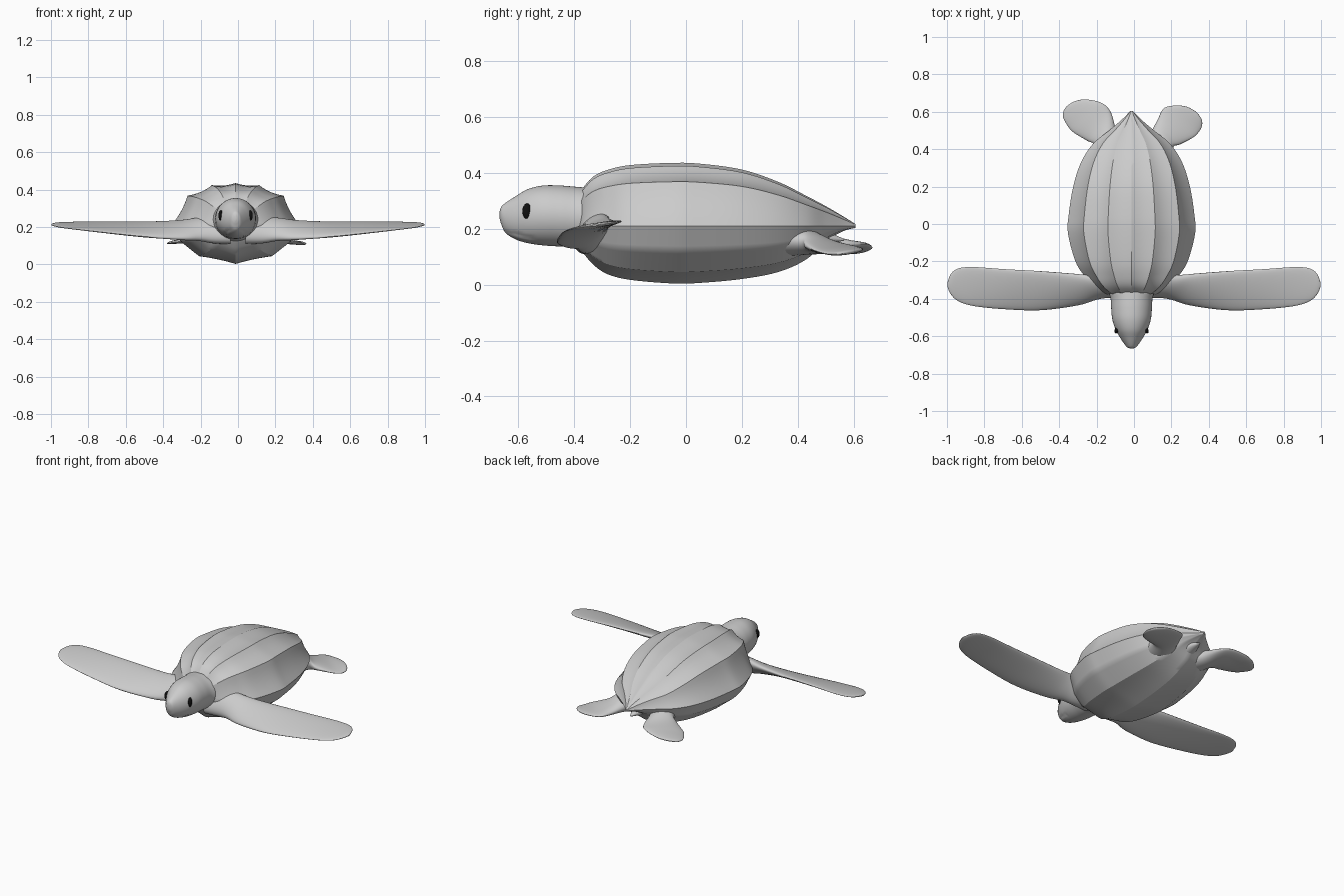
import bpy, bmesh, math
from mathutils import Vector

if "Cube" in bpy.data.objects:
    bpy.data.objects.remove(bpy.data.objects["Cube"])

CX = -0.013  # body midline


def resample(rows, n):
    """Catmull-Rom through rows of numbers."""
    out = []
    for i in range(len(rows) - 1):
        p0, p1 = rows[max(i - 1, 0)], rows[i]
        p2, p3 = rows[i + 1], rows[min(i + 2, len(rows) - 1)]
        for k in range(n):
            t = k / n
            out.append([0.5 * (2 * b + (c - a) * t + (2 * a - 5 * b + 4 * c - d) * t ** 2
                               + (3 * b - a - 3 * c + d) * t ** 3)
                        for a, b, c, d in zip(p0, p1, p2, p3)])
    out.append(list(rows[-1]))
    return out


def loft(name, rings, angle=40):
    bm = bmesh.new()
    vs = [[bm.verts.new(p) for p in r] for r in rings]
    n = len(vs[0])
    for a, b in zip(vs, vs[1:]):
        for i in range(n):
            j = (i + 1) % n
            bm.faces.new((a[i], a[j], b[j], b[i]))
    bm.faces.new(vs[0])
    bm.faces.new(vs[-1])
    bmesh.ops.recalc_face_normals(bm, faces=bm.faces)
    me = bpy.data.meshes.new(name)
    bm.to_mesh(me)
    bm.free()
    ob = bpy.data.objects.new(name, me)
    bpy.context.collection.objects.link(ob)
    smooth(ob, angle)
    return ob


def smooth(ob, angle):
    bpy.ops.object.select_all(action='DESELECT')
    ob.select_set(True)
    bpy.context.view_layer.objects.active = ob
    bpy.ops.object.shade_smooth_by_angle(angle=math.radians(angle))


def fin(name, rows, side):
    """Flat limb: rows of (edge A xyz, edge B xyz, thickness)."""
    rings = []
    for r in resample(rows, 6):
        a, b, th = Vector(r[0:3]), Vector(r[3:6]), r[6]
        mid, half = (a + b) / 2, (a - b) / 2
        ring = []
        for k in range(28):
            u = 2 * math.pi * k / 28
            p = mid + half * math.cos(u) + Vector((0, 0, th / 2 * math.sin(u)))
            ring.append((p.x * side, p.y, p.z))
        rings.append(ring)
    return loft(name, rings, 60)


# Shell: ridged section (fraction of width, fraction of height) swept along y
ridges = [(0, 1), (.37, .95), (.75, .70), (1, 0), (.86, -.42), (.57, -.80), (0, -1)]
sags = [.035, .04, .03, .0, .0, .02]
half = []
for (x0, z0), (x1, z1), s in zip(ridges, ridges[1:], sags):
    for k in range(6):
        t = k / 6
        f = 1 - s * 4 * t * (1 - t)
        half.append(((x0 + (x1 - x0) * t) * f, (z0 + (z1 - z0) * t) * f))
half.append((0, -1))
section = half + [(-x, z) for x, z in half[-2:0:-1]]

# y, half width, top z, bottom z
shell_rows = [(-.385, .10, .32, .14), (-.365, .155, .35, .11), (-.33, .205, .387, .07),
              (-.28, .25, .41, .037), (-.2, .30, .427, .017), (-.05, .34, .435, .004),
              (.05, .336, .432, .006), (.2, .312, .411, .02), (.33, .27, .367, .045),
              (.43, .205, .317, .09), (.5, .12, .28, .155), (.56, .05, .245, .19),
              (.605, .006, .217, .203)]
rings = []
for y, w, zt, zb in resample(shell_rows, 5):
    zs = .21
    rings.append([(CX + w * x, y, zs + (zt - zs) * z if z > 0 else zs + (zs - zb) * z)
                  for x, z in section])
loft("shell", rings, 28)

# Head and neck: y, half width, bottom z, top z
head_rows = [(-.666, .006, .235, .262), (-.66, .022, .215, .278), (-.645, .036, .185, .292),
             (-.61, .06, .162, .315), (-.565, .085, .148, .341), (-.51, .103, .140, .354),
             (-.45, .109, .136, .354), (-.40, .112, .133, .350), (-.35, .125, .12, .345),
             (-.26, .13, .11, .33)]
rings = []
for y, w, zb, zt in resample(head_rows, 6):
    mz, h = (zb + zt) / 2, (zt - zb) / 2
    ring = []
    for k in range(56):
        u = 2 * math.pi * k / 56
        x, z = w * math.cos(u), mz + h * math.sin(u)
        # mouth groove
        if -.66 < y < -.54 and abs(z - (.19 - .25 * (y + .65))) < .005:
            x *= .93
        ring.append((CX + x, y, z))
    rings.append(ring)
loft("head_and_neck", rings, 50)

# Eyes
black = bpy.data.materials.new("eye_black")
black.diffuse_color = (.005, .005, .005, 1)
black.use_nodes = True
black.node_tree.nodes["Principled BSDF"].inputs["Base Color"].default_value = black.diffuse_color
for s, n in ((1, "left"), (-1, "right")):
    bpy.ops.mesh.primitive_uv_sphere_add(segments=20, ring_count=12, radius=1,
                                         location=(CX + s * .078, -.567, .262))
    eye = bpy.context.object
    eye.name = "eye_" + n
    eye.scale = (.012, .019, .028)
    eye.rotation_euler = (0, 0, s * math.radians(28))
    eye.data.materials.append(black)
    smooth(eye, 60)

# Front flippers: leading edge low, trailing edge high
front_rows = [(.04, -.40, .15, .04, -.25, .21, .13), (.13, -.395, .15, .15, -.265, .22, .125),
              (.20, -.405, .148, .24, -.272, .225, .095), (.30, -.435, .142, .33, -.265, .225, .065),
              (.50, -.461, .150, .50, -.252, .225, .04), (.70, -.455, .170, .70, -.241, .226, .03),
              (.86, -.438, .188, .86, -.230, .226, .022), (.94, -.412, .198, .94, -.238, .224, .018),
              (.98, -.375, .206, .98, -.268, .220, .014), (.998, -.335, .211, .998, -.315, .214, .006)]

# Rear flippers: inner edge, outer edge (the two sides pose slightly differently)
rear_pos = [(.03, .40, .15, .20, .32, .16, .11), (.08, .47, .15, .21, .41, .155, .09),
            (.125, .555, .135, .245, .425, .14, .055), (.165, .622, .130, .32, .465, .12, .03),
            (.26, .632, .125, .355, .505, .11, .022), (.32, .608, .12, .365, .535, .11, .016),
            (.35, .58, .115, .362, .56, .112, .006)]
rear_neg = [(.03, .40, .15, .20, .32, .16, .11), (.09, .49, .15, .21, .42, .155, .09),
            (.125, .60, .145, .25, .445, .135, .05), (.175, .648, .145, .33, .495, .12, .03),
            (.26, .666, .133, .37, .55, .115, .022), (.32, .655, .125, .38, .58, .113, .016),
            (.36, .63, .118, .376, .607, .114, .006)]
for s, n, rear in ((1, "left", rear_pos), (-1, "right", rear_neg)):
    fin("front_flipper_" + n, front_rows, s)
    fin("rear_flipper_" + n, rear, s)

# Tail
rings = []
for y, r, z in resample([(.36, .075, .15), (.44, .055, .16), (.51, .03, .165), (.565, .004, .16)], 5):
    rings.append([(CX + r * math.cos(k * math.pi / 8), y, z + .7 * r * math.sin(k * math.pi / 8))
                  for k in range(16)])
loft("tail", rings, 60)
